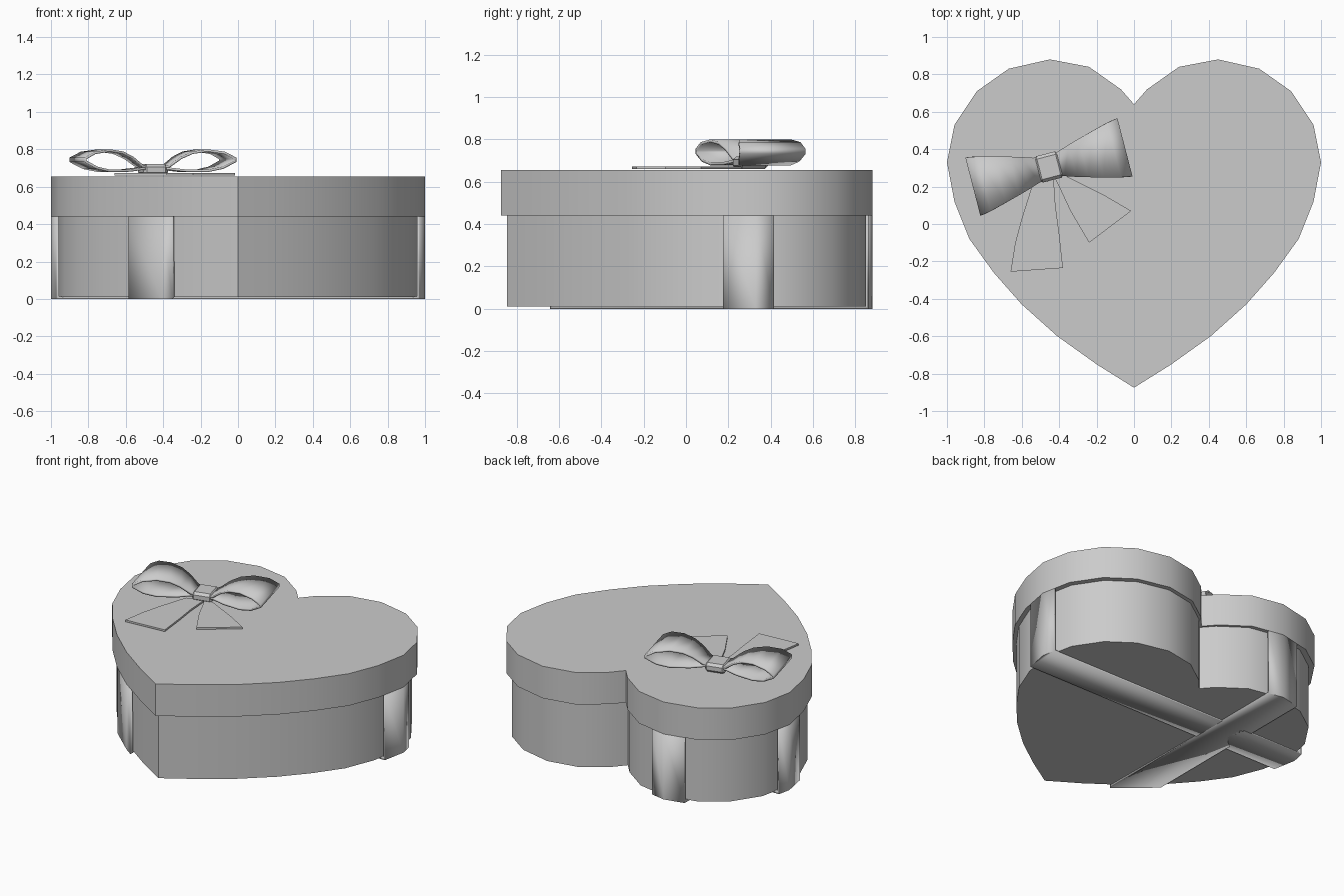
import bpy, bmesh, math
from mathutils import Matrix, Vector

if "Cube" in bpy.data.objects:
    bpy.data.objects.remove(bpy.data.objects["Cube"])

grey = bpy.data.materials.new("plain grey")
grey.use_nodes = True
grey.diffuse_color = (0.6, 0.6, 0.6, 1)
grey.node_tree.nodes["Principled BSDF"].inputs["Base Color"].default_value = (0.6, 0.6, 0.6, 1)

# Half of the heart outline, from the notch round to the tip
HALF = [(0, .64), (.07, .72), (.24, .84), (.45, .88), (.67, .83), (.84, .71), (.96, .53), (1, .33),
        (.96, .12), (.88, -.08), (.75, -.26), (.6, -.43), (.41, -.6), (.2, -.75), (0, -.875)]
HEART = HALF + [(-x, y) for x, y in HALF[-2:0:-1]]


def finish(name, bm, thickness=0, angle=40):
    bmesh.ops.recalc_face_normals(bm, faces=bm.faces)
    mesh = bpy.data.meshes.new(name)
    bm.to_mesh(mesh)
    bm.free()
    mesh.materials.append(grey)
    obj = bpy.data.objects.new(name, mesh)
    bpy.context.collection.objects.link(obj)
    if thickness:
        mod = obj.modifiers.new("thickness", "SOLIDIFY")
        mod.thickness = thickness
        mod.offset = -1
        mod.use_even_offset = True
    bpy.ops.object.select_all(action="DESELECT")
    obj.select_set(True)
    bpy.context.view_layer.objects.active = obj
    if angle:
        bpy.ops.object.shade_smooth_by_angle(angle=math.radians(angle))
    return obj


def prism(outline, z0, z1, scale=1.0):
    bm = bmesh.new()
    low = bm.faces.new([bm.verts.new((x * scale, y * scale, z0)) for x, y in outline])
    ext = bmesh.ops.extrude_face_region(bm, geom=[low], use_keep_orig=True)
    top = [v for v in ext["geom"] if isinstance(v, bmesh.types.BMVert)]
    bmesh.ops.translate(bm, verts=top, vec=(0, 0, z1 - z0))
    bmesh.ops.recalc_face_normals(bm, faces=bm.faces)
    return bm


# Box and lid
finish("box_body", prism(HEART, .01, .45, .967))
finish("lid", prism(HEART, .44, .655))


# Ribbon bands: slices of the heart's outer skin, open under the lid
def band(name, axis, low, high):
    bm = prism(HEART, 0, .44)
    top = [f for f in bm.faces if f.calc_center_median().z > .43]
    bmesh.ops.delete(bm, geom=top, context="FACES")
    for limit, sign in ((low, -1), (high, 1)):
        normal = Vector((0, 0, 0))
        normal[axis] = sign
        point = Vector((0, 0, 0))
        point[axis] = limit
        bmesh.ops.bisect_plane(bm, geom=bm.verts[:] + bm.edges[:] + bm.faces[:],
                               plane_co=point, plane_no=normal, clear_outer=True)
    # an open strip: turn the skin outwards explicitly
    obj = finish(name, bm, .013)
    base = min(obj.data.polygons, key=lambda p: p.center.z)
    if base.normal.z > 0:
        obj.data.flip_normals()


band("ribbon_lengthwise", 0, -.585, -.35)
band("ribbon_crosswise", 1, .175, .415)

# Bow, built along its own axis and turned into place
PLACE = Matrix.Translation((-.455, .305, 0)) @ Matrix.Rotation(math.radians(14.5), 4, "Z")
LOOP = [(.03, .705), (.07, .715), (.13, .76), (.19, .788), (.27, .80), (.36, .787), (.42, .755),
        (.42, .732), (.35, .695), (.27, .678), (.15, .68), (.07, .69), (.03, .69)]


def bow_loop(name, side):
    bm = bmesh.new()
    rows = []
    for u, z in LOOP:
        w = .06 + .1 * min(1, max(0, u - .05) / .35) ** .85
        rows.append([bm.verts.new(PLACE @ Vector((side * u, s * w, z))) for s in (-1, 1)])
    for a, b in zip(rows, rows[1:] + rows[:1]):
        bm.faces.new((a[0], a[1], b[1], b[0]))
    finish(name, bm, .013, 20)


bow_loop("bow_loop_left", 1)
bow_loop("bow_loop_right", -1)

# Knot
bm = bmesh.new()
bmesh.ops.create_cube(bm, size=1, matrix=PLACE @ Matrix.Translation((0, 0, .69))
                      @ Matrix.Diagonal((.135, .145, .06, 1)))
bmesh.ops.bevel(bm, geom=bm.edges[:], offset=.016, segments=1, affect="EDGES")
finish("bow_knot", bm, angle=20)

# Tails lying on the lid
TAILS = {
    "bow_tail_right": [(-.54, .22), (-.6, .03), (-.635, -.1), (-.66, -.255), (-.38, -.235),
                       (-.4, -.05), (-.42, .1), (-.43, .25)],
    "bow_tail_left": [(-.44, .27), (-.41, .22), (-.34, .07), (-.24, -.1), (-.015, .07),
                      (-.16, .155), (-.37, .26)],
}
for name, outline in TAILS.items():
    finish(name, prism(outline, .66, .672), angle=20)
